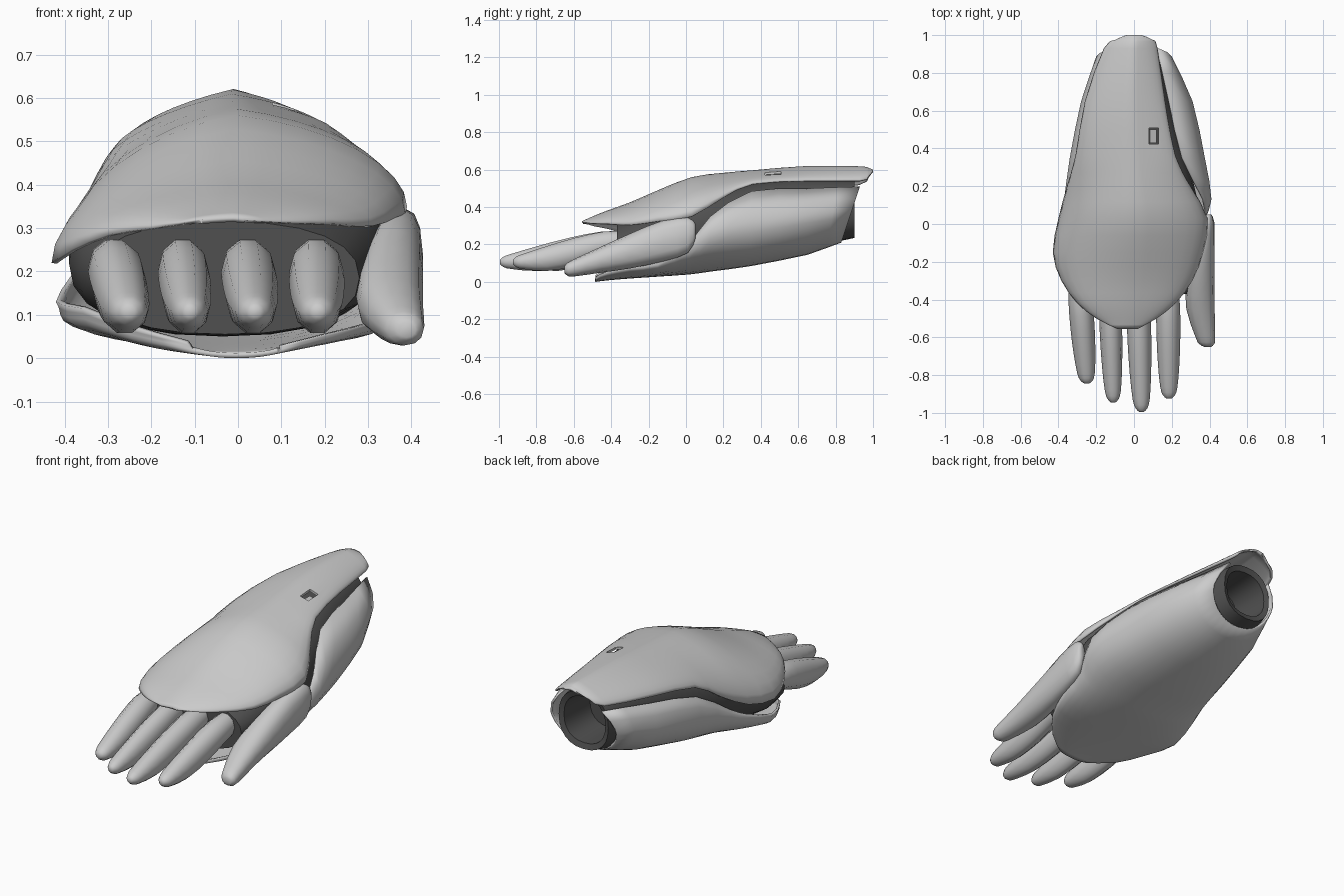
import bpy, math

if "Cube" in bpy.data.objects:
    bpy.data.objects.remove(bpy.data.objects["Cube"])


def material(name, v):
    m = bpy.data.materials.new(name)
    m.diffuse_color = (v, v, v, 1)
    m.use_nodes = True
    m.node_tree.nodes["Principled BSDF"].inputs["Base Color"].default_value = m.diffuse_color
    return m


LIGHT = material("light_grey", 0.6)
DARK = material("dark_grey", 0.08)


def spline(rows, steps):
    """Catmull-Rom interpolation of equal-length rows."""
    out = []
    for i in range(len(rows) - 1):
        a, b = rows[max(i - 1, 0)], rows[i]
        c, d = rows[i + 1], rows[min(i + 2, len(rows) - 1)]
        for s in range(steps):
            t = s / steps
            out.append([q + 0.5 * t * (r - p + t * (2 * p - 5 * q + 4 * r - w + t * (3 * (q - r) + w - p)))
                        for p, q, r, w in zip(a, b, c, d)])
    return out + [list(rows[-1])]


def loft(name, rings, mat, closed=False, caps=(), angle=40):
    n = len(rings[0])
    verts = [p for r in rings for p in r]
    faces = []
    for i in range(len(rings) - 1):
        for j in range(n if closed else n - 1):
            k = (j + 1) % n
            faces.append((i * n + j, i * n + k, (i + 1) * n + k, (i + 1) * n + j))
    if 0 in caps:
        faces.append(tuple(reversed(range(n))))
    if 1 in caps:
        faces.append(tuple(range(len(verts) - n, len(verts))))
    me = bpy.data.meshes.new(name)
    me.from_pydata(verts, [], faces)
    me.materials.append(mat)
    ob = bpy.data.objects.new(name, me)
    bpy.context.collection.objects.link(ob)
    bpy.ops.object.select_all(action='DESELECT')
    bpy.context.view_layer.objects.active = ob
    ob.select_set(True)
    bpy.ops.object.mode_set(mode='EDIT')
    bpy.ops.mesh.select_all(action='SELECT')
    bpy.ops.mesh.normals_make_consistent(inside=False)
    bpy.ops.object.mode_set(mode='OBJECT')
    bpy.ops.object.shade_smooth_by_angle(angle=math.radians(angle))
    return ob


def thicken(ob, t):
    m = ob.modifiers.new("wall", 'SOLIDIFY')
    m.thickness, m.offset = t, -1


# Upper shell: y, left x, left z, crown z, right x, right z
UPPER = [(-.555, -.09, .318, .325, .02, .318), (-.50, -.20, .30, .35, .12, .312),
         (-.42, -.30, .285, .382, .22, .31), (-.30, -.385, .25, .425, .31, .305),
         (-.15, -.43, .22, .49, .365, .325), (.03, -.40, .25, .56, .39, .35),
         (.20, -.355, .345, .583, .30, .45), (.36, -.31, .445, .597, .22, .525),
         (.65, -.26, .495, .62, .165, .54), (.93, -.16, .52, .618, .125, .54),
         (.975, -.10, .555, .61, .10, .56), (1.0, -.04, .592, .60, .04, .592)]


def upper_ring(y, xl, zl, zt, xr, zr):
    xc = (xl + xr) / 2 * 0.3
    m = .2 + .25 * min(1, max(0, (y - .05) / .3))  # straighter flanks toward the wrist
    pts = []
    for i in range(-8, 9):
        a = abs(i) / 8 * math.pi / 2
        xe, ze = (xl, zl) if i < 0 else (xr, zr)
        rise = (1 - m) * math.cos(a) + m * (1 - math.sin(a))
        pts.append((xc + (xe - xc) * math.sin(a), y, ze + (zt - ze) * rise))
    return pts


upper = loft("upper_shell", [upper_ring(*r) for r in spline(UPPER, 2)], LIGHT)
if sum(p.normal.z for p in upper.data.polygons) < 0:
    upper.data.flip_normals()
thicken(upper, 0.012)

# Small square opening in the upper shell, with a light floor
bpy.ops.mesh.primitive_cube_add(size=1, location=(.105, .465, .6))
cutter = bpy.context.object
cutter.name = "window_cutter"
cutter.scale = (.05, .085, .2)
cutter.hide_render = True
cutter.display_type = 'WIRE'
b = upper.modifiers.new("window", 'BOOLEAN')
b.operation, b.object, b.solver = 'DIFFERENCE', cutter, 'EXACT'
bpy.ops.mesh.primitive_cube_add(size=1, location=(.1, .465, .548), rotation=(0, .4, 0))
floor = bpy.context.object
floor.name = "window_floor"
floor.scale = (.036, .07, .008)
floor.data.materials.append(LIGHT)

# Lower shell: y, left rim x z, left widest x z, bottom z, right widest x z, right rim x z
LOWER = [(-.485, -.12, .035, -.11, .025, 0, .10, .02, .10, .03),
         (-.42, -.26, .075, -.25, .055, .008, .20, .045, .20, .055),
         (-.30, -.36, .115, -.355, .09, .018, .30, .07, .30, .08),
         (-.15, -.42, .13, -.41, .10, .028, .36, .09, .36, .11),
         (.02, -.385, .19, -.39, .16, .04, .375, .18, .375, .21),
         (.13, -.355, .25, -.37, .21, .055, .41, .27, .37, .35),
         (.35, -.305, .39, -.34, .29, .085, .375, .32, .26, .485),
         (.65, -.235, .45, -.28, .33, .145, .31, .36, .19, .50),
         (.93, -.14, .485, -.20, .38, .21, .20, .38, .13, .51)]


def lower_ring(y, ax, az, lx, lz, zb, rx, rz, bx, bz):
    xc = (lx + rx) / 2
    pts = [(ax, az), (ax + (lx - ax) * .7, az + (lz - az) * .5)]
    full = 1 - .14 * max(0, 1 - abs(y - .35) / .45)  # fuller belly mid-length
    for i in range(-8, 9):
        a = abs(i) / 8 * math.pi / 2
        xe, ze = (lx, lz) if i < 0 else (rx, rz)
        pts.append((xc + (xe - xc) * math.sin(a) ** full, ze + (zb - ze) * max(0, math.cos(a)) ** full))
    pts += [(bx + (rx - bx) * .7, bz + (rz - bz) * .5), (bx, bz)]
    # slanted wrist opening
    slant = 0.1 * max(0, (y - .65) / .28)
    return [(x, y - slant * (bz - z) / (bz - zb), z) for x, z in pts]


lower = loft("lower_shell", [lower_ring(*r) for r in spline(LOWER, 2)], LIGHT)
if sum(p.normal.z for p in lower.data.polygons) > 0:
    lower.data.flip_normals()
thicken(lower, 0.012)


def oval(y, x, z, rx, rz, n=20, p=1.0):
    def power(v):
        return math.copysign(abs(v) ** p, v)
    return [(x + rx * power(math.cos(2 * math.pi * i / n)), y,
             z + rz * power(math.sin(2 * math.pi * i / n))) for i in range(n)]


# Dark inner sleeve, closed behind the fingers and recessed at the wrist
SLEEVE = [(-.37, -.03, .185, .31, .13), (-.2, -.035, .22, .355, .17), (0, -.01, .275, .365, .21),
          (.3, -.005, .32, .30, .215), (.6, -.015, .365, .225, .195), (.9, -.01, .39, .15, .155)]
SOCKET = [(.89, -.01, .39, .125, .125), (.68, -.01, .385, .115, .115)]
loft("inner_sleeve", [oval(*r, n=24, p=.86) for r in spline(SLEEVE, 2) + SOCKET], DARK, True, (0, 1))


# Fingers: base x, tip x, tip y, half width
def finger(name, bx, tx, ty, w):
    prof = [(0, .215, .85, .06), (.2, .20, 1, .072), (.45, .16, 1, .08),
            (.7, .125, .9, .07), (.9, .11, .72, .044), (.97, .107, .5, .03), (1, .107, .2, .012)]
    rows = [(-.32 + (ty + .32) * t, bx + (tx - bx) * t, z, w * k, h) for t, z, k, h in prof]
    loft(name, [oval(*r, n=10) for r in spline(rows, 2)], LIGHT, True, (0, 1), 60)


for name, *spec in (("little_finger", -.29, -.25, -.845, .064), ("ring_finger", -.13, -.11, -.945, .059),
                    ("middle_finger", .02, .04, -.995, .063), ("index_finger", .18, .185, -.925, .063)):
    finger(name, *spec)

# Thumb
THUMB = [(.05, .395, .27, .015, .04), (.01, .385, .25, .04, .095), (-.12, .365, .22, .062, .11),
         (-.3, .352, .165, .075, .093), (-.45, .352, .12, .075, .07),
         (-.6, .378, .075, .052, .046), (-.635, .385, .068, .04, .034), (-.65, .39, .066, .02, .018)]
loft("thumb", [oval(*r, n=12, p=.9) for r in spline(THUMB, 2)], LIGHT, True, (0, 1), 60)
